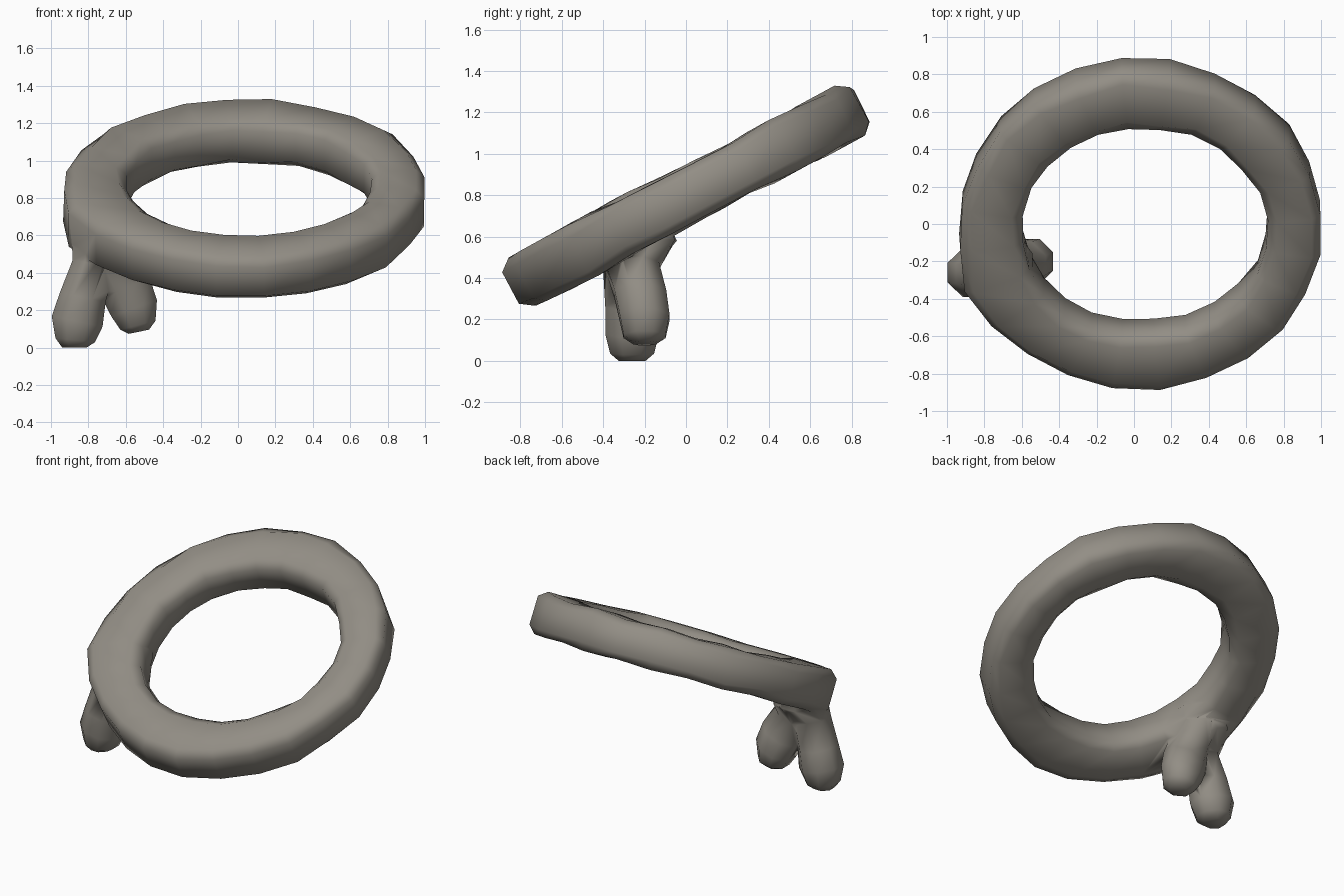
import bpy, math, random
from mathutils import Vector, Matrix

if "Cube" in bpy.data.objects:
    bpy.data.objects.remove(bpy.data.objects["Cube"])

random.seed(4)
TILT = math.atan(0.52)
CENTER = Vector((0.035, 0, 0.795))
stone = bpy.data.materials.new("dark_stone")
stone.diffuse_color = (0.29, 0.27, 0.235, 1)
stone.use_nodes = True
stone.node_tree.nodes["Principled BSDF"].inputs["Base Color"].default_value = stone.diffuse_color


def make_mesh(name, rings, closed=False):
    """Skin a list of equal-length vertex loops into a smooth tube."""
    n, m = len(rings[0]), len(rings)
    verts = [v for r in rings for v in r]
    faces = []
    for i in range(m if closed else m - 1):
        a, b = i * n, ((i + 1) % m) * n
        for j in range(n):
            k = (j + 1) % n
            faces.append((a + j, a + k, b + k, b + j))
    if not closed:
        faces += [tuple(reversed(range(n))), tuple(range((m - 1) * n, m * n))]
    me = bpy.data.meshes.new(name)
    me.from_pydata(verts, [], faces)
    me.materials.append(stone)
    ob = bpy.data.objects.new(name, me)
    bpy.context.collection.objects.link(ob)
    bpy.ops.object.select_all(action='DESELECT')
    ob.select_set(True)
    bpy.context.view_layer.objects.active = ob
    bpy.ops.object.mode_set(mode='EDIT')
    bpy.ops.mesh.select_all(action='SELECT')
    bpy.ops.mesh.normals_make_consistent(inside=False)
    bpy.ops.object.mode_set(mode='OBJECT')
    bpy.ops.object.shade_smooth()
    return ob


def power(c, e):
    return math.copysign(abs(c) ** e, c)


# Tilted ring, chamfered-box section, lumpy, swelling where the legs attach
SEG, SIDES = 24, 8
tilt = Matrix.Rotation(TILT, 3, 'X')
rings = []
for i in range(SEG):
    t = 2 * math.pi * (i + 0.4) / SEG
    c, s = math.cos(t), math.sin(t)
    swell = math.exp(-((t - math.radians(204)) / 0.24) ** 2)
    rx = 0.825 if c > 0 else 0.80
    half_w = 0.172 - 0.022 * max(c, 0) - 0.008 * max(-c, 0) + random.uniform(-0.008, 0.008)
    half_h = 0.142 + random.uniform(-0.014, 0.008) + 0.015 * swell
    twist = random.uniform(-0.13, 0.13)
    loop = []
    for j in range(SIDES):
        a = 2 * math.pi * (j + 0.5) / SIDES + twist
        u = half_w * power(math.cos(a), 0.45)
        if u > 0:
            u += 0.045 * swell
        w = half_h * power(math.sin(a), 0.45)
        p = Vector(((rx + u) * c, (0.79 + u) * s, w))
        loop.append(CENTER + tilt @ p)
    rings.append(loop)
ring = make_mesh("ring", rings, closed=True)


def leg(name, stations, sides=8):
    """Stations are (x, y, z, radius_x, radius_y, tilt about y)."""
    rings = []
    for x, y, z, rx, ry, lean in stations:
        rot = Matrix.Rotation(lean, 3, 'Y')
        rings.append([Vector((x, y, z)) + rot @ Vector((
            rx * math.cos(2 * math.pi * (k + .5) / sides),
            ry * math.sin(2 * math.pi * (k + .5) / sides), 0)) for k in range(sides)])
    return make_mesh(name, rings)


# Outer leg, rounded foot and slightly narrower shin
outer = leg("outer_leg", [
    (-0.875, -0.26, 0.0, 0.07, 0.07, 0),
    (-0.87, -0.26, 0.04, 0.115, 0.115, 0.1),
    (-0.86, -0.26, 0.14, 0.15, 0.14, 0.2),
    (-0.83, -0.265, 0.27, 0.135, 0.135, 0.2),
    (-0.77, -0.28, 0.45, 0.125, 0.13, 0.15),
    (-0.75, -0.22, 0.58, 0.15, 0.19, 0),
    (-0.75, -0.20, 0.66, 0.10, 0.13, 0)])

# Inner leg leaning toward the middle of the ring
inner = leg("inner_leg", [
    (-0.53, -0.20, 0.085, 0.06, 0.06, -0.2),
    (-0.535, -0.20, 0.12, 0.105, 0.11, -0.25),
    (-0.555, -0.20, 0.21, 0.14, 0.13, -0.35),
    (-0.60, -0.22, 0.32, 0.15, 0.135, -0.4),
    (-0.67, -0.26, 0.46, 0.14, 0.14, -0.35),
    (-0.69, -0.22, 0.58, 0.14, 0.18, -0.1),
    (-0.70, -0.20, 0.68, 0.10, 0.12, 0)])

# Small bulge on the inside of the ring above the legs
bulge = leg("inner_bulge", [
    (-0.64, -0.22, 0.55, 0.05, 0.08, 0),
    (-0.64, -0.22, 0.60, 0.09, 0.13, 0),
    (-0.64, -0.21, 0.69, 0.105, 0.14, 0),
    (-0.66, -0.21, 0.77, 0.07, 0.09, 0)])

# Fuse the legs into the ring
bpy.context.view_layer.objects.active = ring
for part in (outer, inner, bulge):
    mod = ring.modifiers.new("fuse", 'BOOLEAN')
    mod.operation = 'UNION'
    mod.solver = 'EXACT'
    mod.object = part
    bpy.ops.object.modifier_apply(modifier=mod.name)
    bpy.data.objects.remove(part)
ring.name = "ring_with_legs"
bpy.ops.object.select_all(action='DESELECT')
ring.select_set(True)
bpy.ops.object.shade_smooth()
